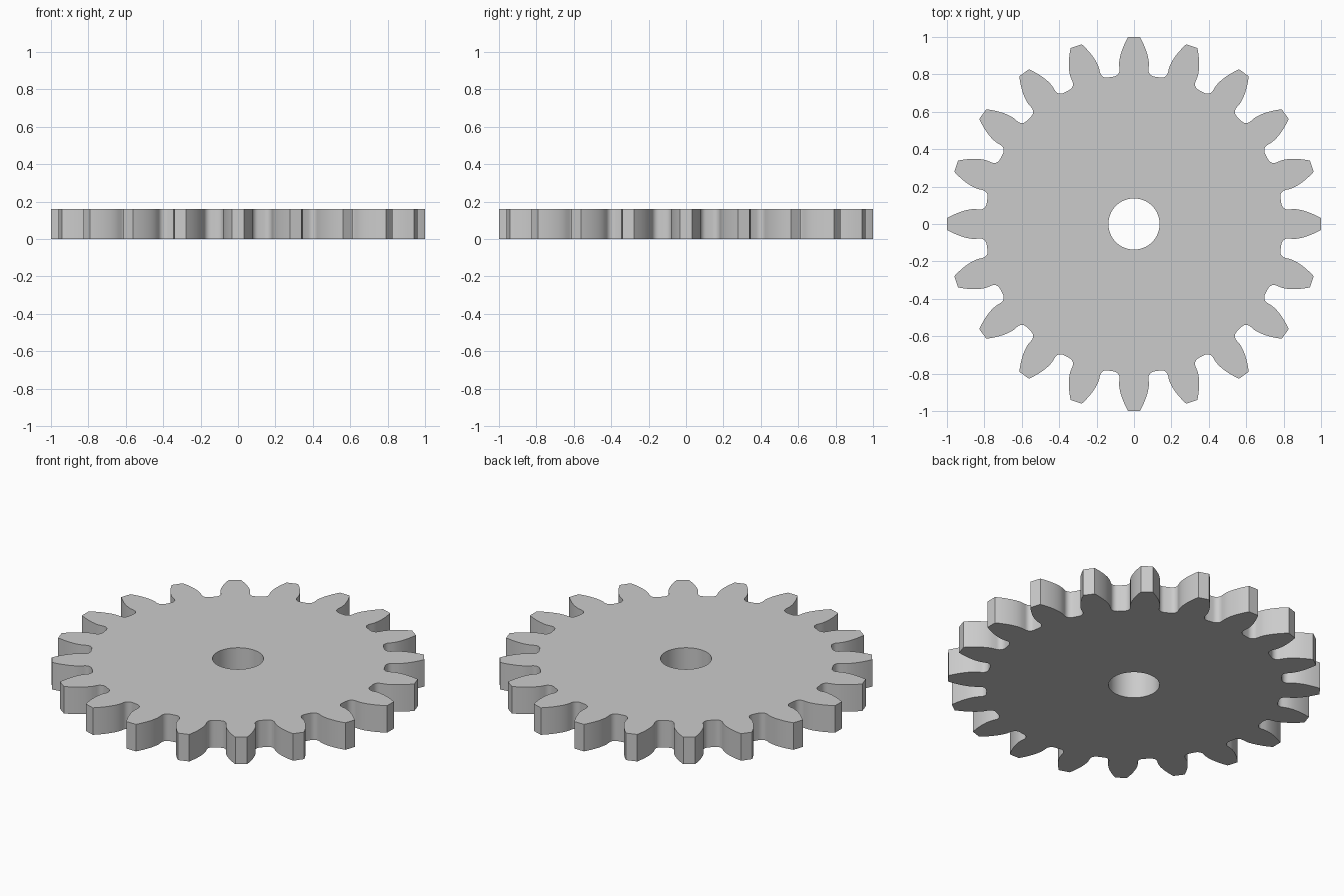
import bpy, bmesh
from math import pi, sin, cos, tan, acos, asin, sqrt, radians

if "Cube" in bpy.data.objects:
    bpy.data.objects.remove(bpy.data.objects["Cube"])

TEETH, HEIGHT, BORE = 20, 0.16, 0.137
TIP = 1.0
MODULE = 2 * TIP / (TEETH + 2)
PITCH = MODULE * TEETH / 2
ROOT = PITCH - 1.25 * MODULE
BASE = PITCH * cos(radians(20))
FILLET = 0.38 * MODULE


def inv(a):
    return tan(a) - a


def half_tooth():
    """(radius, angle) pairs from the tip corner down the flank to the root."""
    base_ang = pi / (2 * TEETH) + inv(radians(20))
    pts = []
    # involute flank
    for i in range(9):
        r = TIP + (BASE - TIP) * i / 8
        pts.append((r, base_ang - inv(acos(min(1, BASE / r)))))
    # rounded root fillet
    rc = ROOT + FILLET
    d = asin(FILLET / rc)
    for i in range(7):
        t = -pi / 2 - d + (pi / 2 + d) * i / 6
        x, y = rc - FILLET * cos(t), FILLET * sin(t)
        pts.append((sqrt(x * x + y * y), base_ang + d + asin(y / sqrt(x * x + y * y))))
    return pts


def add_loop(bm, polar):
    vs = [bm.verts.new((r * cos(a), r * sin(a), 0)) for r, a in polar]
    return [bm.edges.new((vs[i - 1], vs[i])) for i in range(len(vs))]


# toothed outline and round bore
half = half_tooth()
tooth = [(r, -a) for r, a in reversed(half)] + half
outline = [(r, a + 2 * pi * k / TEETH) for k in range(TEETH) for r, a in tooth]
bore = [(BORE, 2 * pi * i / 64) for i in range(64)]

bm = bmesh.new()
edges = add_loop(bm, outline) + add_loop(bm, bore)
bmesh.ops.triangle_fill(bm, edges=edges, use_beauty=True)

# thickness
res = bmesh.ops.extrude_face_region(bm, geom=bm.faces[:], use_keep_orig=True)
top = [v for v in res["geom"] if isinstance(v, bmesh.types.BMVert)]
bmesh.ops.translate(bm, verts=top, vec=(0, 0, HEIGHT))
bmesh.ops.recalc_face_normals(bm, faces=bm.faces[:])

mesh = bpy.data.meshes.new("spur_gear")
bm.to_mesh(mesh)
bm.free()
gear = bpy.data.objects.new("spur_gear", mesh)
bpy.context.collection.objects.link(gear)
bpy.context.view_layer.objects.active = gear
gear.select_set(True)
bpy.ops.object.shade_smooth_by_angle(angle=radians(30))
